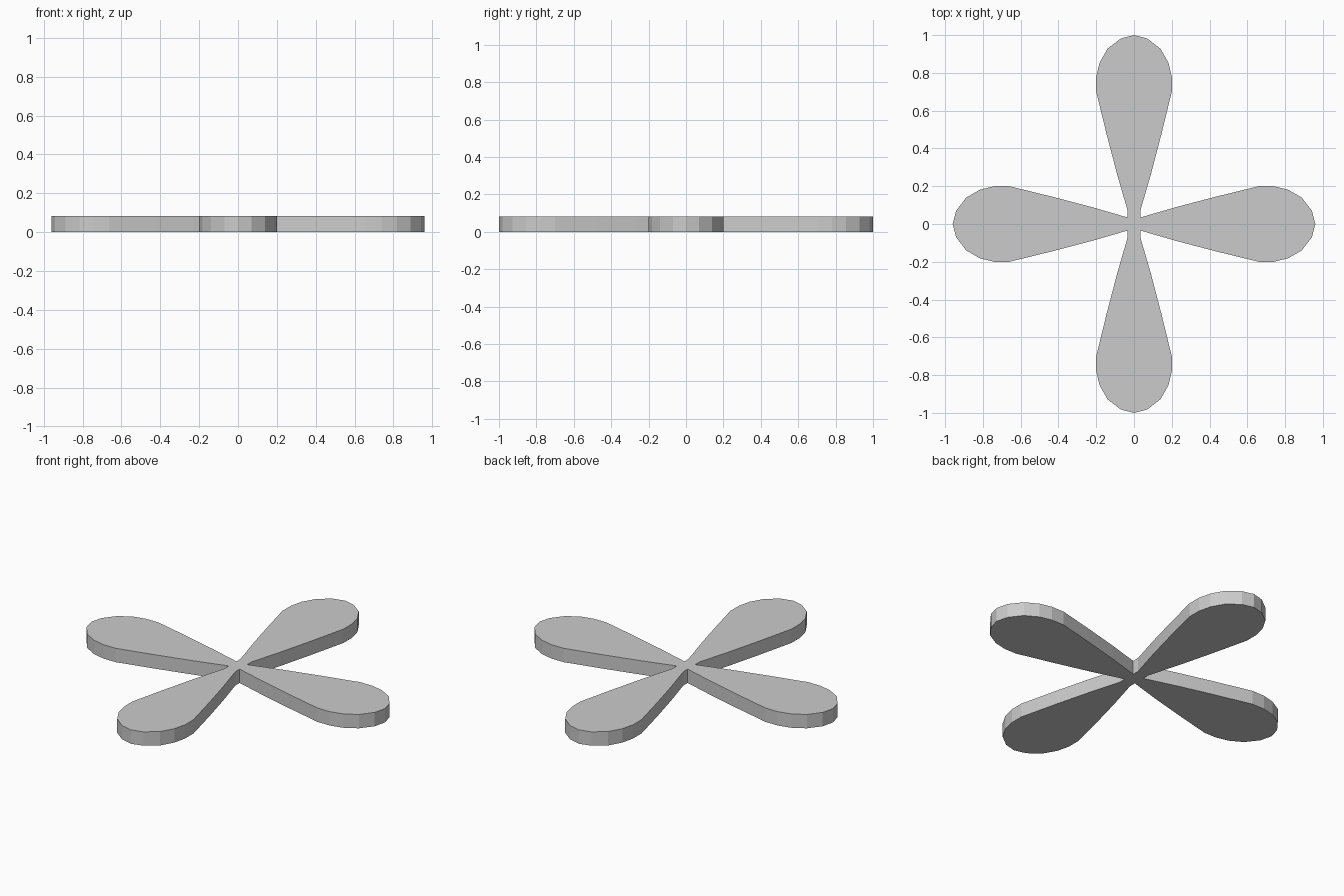
import bpy, bmesh

if "Cube" in bpy.data.objects:
    bpy.data.objects.remove(bpy.data.objects["Cube"])

THICK = 0.082
# Half outline of the long petal: (half width, distance from centre), hub to tip
HALF = [(0.035, 0.075), (0.09, 0.265), (0.145, 0.475), (0.2, 0.70), (0.2, 0.78),
        (0.182, 0.855), (0.14, 0.928), (0.07, 0.982), (0, 1.0)]
SHIFT = 0.04  # side petals sit closer to the centre


def petal(shift):
    """Full petal outline along +y, right side then left side."""
    right = [(x, y - shift) for x, y in HALF]
    left = [(-x, y) for x, y in reversed(right[:-1])]
    return right + left


def rotate(points, quarter_turns):
    for _ in range(quarter_turns):
        points = [(y, -x) for x, y in points]
    return points


# One continuous outline: top, right, bottom, left petals joined at the hub
outline = []
for i in range(4):
    outline += list(reversed(rotate(petal(SHIFT * (i % 2)), i)))[::1][::-1][::-1]

# Extrude the outline into a flat slab
bm = bmesh.new()
face = bm.faces.new([bm.verts.new((x, y, 0)) for x, y in outline])
solid = bmesh.ops.extrude_face_region(bm, geom=[face])
verts = [g for g in solid["geom"] if isinstance(g, bmesh.types.BMVert)]
bmesh.ops.translate(bm, vec=(0, 0, THICK), verts=verts)
bmesh.ops.remove_doubles(bm, verts=bm.verts, dist=0.0005)
bmesh.ops.recalc_face_normals(bm, faces=bm.faces)
mesh = bpy.data.meshes.new("four_petal_blade")
bm.to_mesh(mesh)
bm.free()
bpy.context.collection.objects.link(bpy.data.objects.new("four_petal_blade", mesh))
